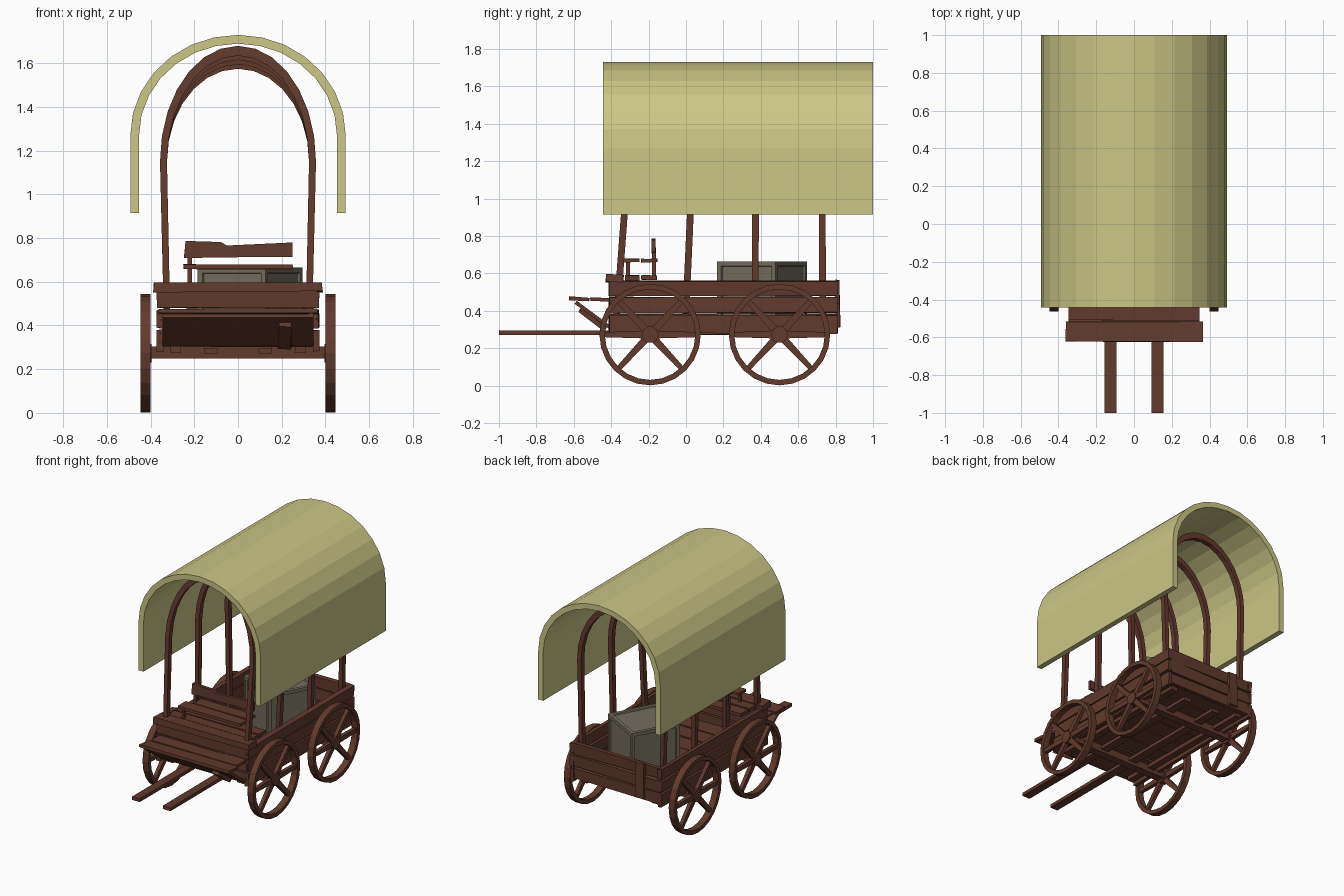
import bpy, bmesh, math, random
from mathutils import Matrix, Vector

if "Cube" in bpy.data.objects:
    bpy.data.objects.remove(bpy.data.objects["Cube"])

random.seed(4)


def material(name, col):
    m = bpy.data.materials.new(name)
    m.diffuse_color = (*col, 1)
    m.use_nodes = True
    m.node_tree.nodes["Principled BSDF"].inputs["Base Color"].default_value = m.diffuse_color
    return m


WOOD = material("brown wood", (0.122, 0.042, 0.026))
CLOTH = material("cream canvas", (0.60, 0.57, 0.24))
CRATE = material("grey crate", (0.175, 0.155, 0.112))


def finish(name, bm, mat):
    bmesh.ops.recalc_face_normals(bm, faces=bm.faces)
    me = bpy.data.meshes.new(name)
    bm.to_mesh(me)
    bm.free()
    me.materials.append(mat)
    ob = bpy.data.objects.new(name, me)
    bpy.context.collection.objects.link(ob)
    return ob


def box(name, x, y, z, wobble=0.0, tilt=0.0, mat=WOOD):
    """Box from (min, max) ranges; tilt turns it about x, wobble makes it hand-hewn."""
    bm = bmesh.new()
    size = Vector((x[1] - x[0], y[1] - y[0], z[1] - z[0]))
    mid = Vector((x[0] + x[1], y[0] + y[1], z[0] + z[1])) / 2
    bmesh.ops.create_cube(bm, size=1)
    for v in bm.verts:
        v.co = Vector(a * b for a, b in zip(v.co, size))
        v.co += Vector(random.uniform(-wobble, wobble) for _ in range(3))
    bmesh.ops.transform(bm, matrix=Matrix.Translation(mid) @ Matrix.Rotation(tilt, 4, 'X'), verts=bm.verts)
    return finish(name, bm, mat)


def strip(bm, outer, inner, place, d0, d1, closed=False):
    """Solid band between two matching outlines, extruded from d0 to d1."""
    rings = [[bm.verts.new(place(p, d)) for p, d in ((o, d0), (o, d1), (i, d1), (i, d0))]
             for o, i in zip(outer, inner)]
    n = len(rings)
    for k in range(n if closed else n - 1):
        a, b = rings[k], rings[(k + 1) % n]
        for j in range(4):
            bm.faces.new((a[j], a[(j + 1) % 4], b[(j + 1) % 4], b[j]))
    if not closed:
        bm.faces.new(rings[0])
        bm.faces.new(rings[-1])


def arch(half, spring, top, foot, foot_half, steps):
    arc = [(half * math.cos(math.pi * k / steps), spring + (top - spring) * math.sin(math.pi * k / steps))
           for k in range(steps + 1)]
    return [(foot_half, foot)] + arc + [(-foot_half, foot)]


# canvas cover
bm = bmesh.new()
strip(bm, arch(0.493, 1.27, 1.73, 0.915, 0.493, 14), arch(0.453, 1.27, 1.69, 0.915, 0.453, 14),
      lambda p, d: (p[0], d, p[1]), -0.443, 1.0)
finish("canvas_cover", bm, CLOTH)

# bent wooden hoops
for k, (y, lean, top) in enumerate(((-0.355, 0.075, 1.68), (0.008, 0.045, 1.66),
                                    (0.37, 0.005, 1.64), (0.73, -0.005, 1.62))):
    bm = bmesh.new()
    strip(bm, arch(0.357, 1.15, top, 0.33, 0.337, 14), arch(0.325, 1.15, top - 0.045, 0.33, 0.308, 14),
          lambda p, d: (p[0], y + d + lean * (p[1] - 0.58), p[1]), -0.018, 0.018)
    finish(f"hoop_{k + 1}", bm, WOOD)

# side, front and tail planks
rows = ((0.28, 0.38), (0.39, 0.472), (0.482, 0.56))
for k, z in enumerate(rows):
    for s in (-1, 1):
        box(f"side_plank_{k + 1}", sorted((s * 0.34, s * 0.37)), (-0.41, 0.81), z, 0.004)
    zz = (max(z[0], 0.305), z[1])
    box(f"front_plank_{k + 1}", (-0.355, 0.355), (-0.415, -0.385), zz, 0.005)
    box(f"tail_plank_{k + 1}", (-0.345, 0.345), (0.775, 0.803), zz, 0.005)
box("tail_batten", (-0.235, -0.165), (0.80, 0.822), (0.31, 0.565), 0.005)

# floor planks, beams and axles
for k in range(8):
    y = -0.40 + k * 0.148
    box(f"floor_plank_{k + 1}", (-0.34, 0.34), (y, y + 0.138), (0.303, 0.322), 0.003)
for s in (-1, 1):
    box("draw_shaft", sorted((s * 0.093, s * 0.155)), (-1.0, 0.72), (0.272, 0.296))
    box("floor_beam", sorted((s * 0.26, s * 0.31)), (-0.38, 0.77), (0.275, 0.304))

# wheels: rim, hub and six spokes
WHEEL_Y, RADIUS = (-0.192, 0.5), 0.271
for wy in WHEEL_Y:
    box("axle", (-0.405, 0.405), (wy - 0.03, wy + 0.03), (0.25, 0.303))
    for s in (-1, 1):
        bm = bmesh.new()
        circle = [(math.cos(math.tau * k / 24), math.sin(math.tau * k / 24)) for k in range(24)]
        put = lambda p, d: (s * d, wy + p[0], 0.273 + p[1])
        ring = lambda r: [(r * c, r * n) for c, n in circle]
        strip(bm, ring(RADIUS), ring(RADIUS - 0.029), put, 0.40, 0.447, True)
        m = Matrix.Translation((s * 0.421, wy, 0.273)) @ Matrix.Rotation(math.pi / 2, 4, 'Y')
        bmesh.ops.create_cone(bm, cap_ends=True, segments=10, radius1=0.045, radius2=0.045, depth=0.05, matrix=m)
        for deg in (0, 47, 133, 180, 227, 313):
            a = math.radians(deg)
            c, n = math.cos(a), math.sin(a)
            edge = lambda w: [(r * c - w * q * n, r * n + w * q * c) for r, q in ((0.02, 1.2), (0.25, 0.8))]
            strip(bm, edge(0.017), edge(-0.017), put, 0.41, 0.437)
        finish("wheel", bm, WOOD)

# driver's platform boards
box("platform_front", (-0.385, 0.385), (-0.43, -0.335), (0.555, 0.594), 0.004)
box("platform_middle", (-0.335, 0.335), (-0.325, -0.25), (0.565, 0.59), 0.003)
box("platform_rear", (-0.335, 0.335), (-0.24, -0.155), (0.565, 0.59), 0.003)

# footrest with slanted board below
box("footrest_front", (-0.362, 0.362), (-0.622, -0.517), (0.456, 0.474), 0.003, -0.06)
box("footrest_rear", (-0.345, 0.345), (-0.51, -0.41), (0.452, 0.47), 0.003, -0.04)
slant = -math.atan2(0.14, 0.19)
box("footrest_slant", (-0.345, 0.345), (-0.61, -0.39), (0.37, 0.388), 0.002, slant)
box("footrest_bracket", (0.185, 0.245), (-0.585, -0.415), (0.343, 0.365), 0.004, slant)

# seat with worn back rest
box("seat_front", (-0.25, 0.25), (-0.335, -0.25), (0.66, 0.678), 0.003)
box("seat_rear", (-0.19, 0.25), (-0.24, -0.155), (0.66, 0.678), 0.003)
box("seat_post", (-0.23, -0.21), (-0.182, -0.16), (0.57, 0.74))
box("seat_leg", (-0.23, -0.21), (-0.32, -0.30), (0.57, 0.665))
bm = bmesh.new()
strip(bm, [(-0.24, 0.787), (-0.08, 0.782), (-0.05, 0.766), (0.25, 0.78)],
      [(-0.248, 0.708), (-0.08, 0.712), (-0.05, 0.712), (0.25, 0.714)],
      lambda p, d: (p[0], d, p[1]), -0.185, -0.163)
finish("seat_back", bm, WOOD)

# cargo crate with sunken panels
bm = bmesh.new()
bmesh.ops.create_cube(bm, size=1, matrix=Matrix.Translation((0.055, 0.407, 0.493))
                      @ Matrix.Rotation(math.radians(-28.4), 4, 'Z') @ Matrix.Diagonal((0.354, 0.356, 0.344, 1)))
bmesh.ops.recalc_face_normals(bm, faces=bm.faces)
bmesh.ops.inset_individual(bm, faces=bm.faces[:], thickness=0.035, depth=0)
panels = [f for f in bm.faces if all(len(e.link_faces) == 2 for e in f.edges)][:6]
bmesh.ops.inset_individual(bm, faces=panels, thickness=0.004, depth=-0.01)
finish("cargo_crate", bm, CRATE)
